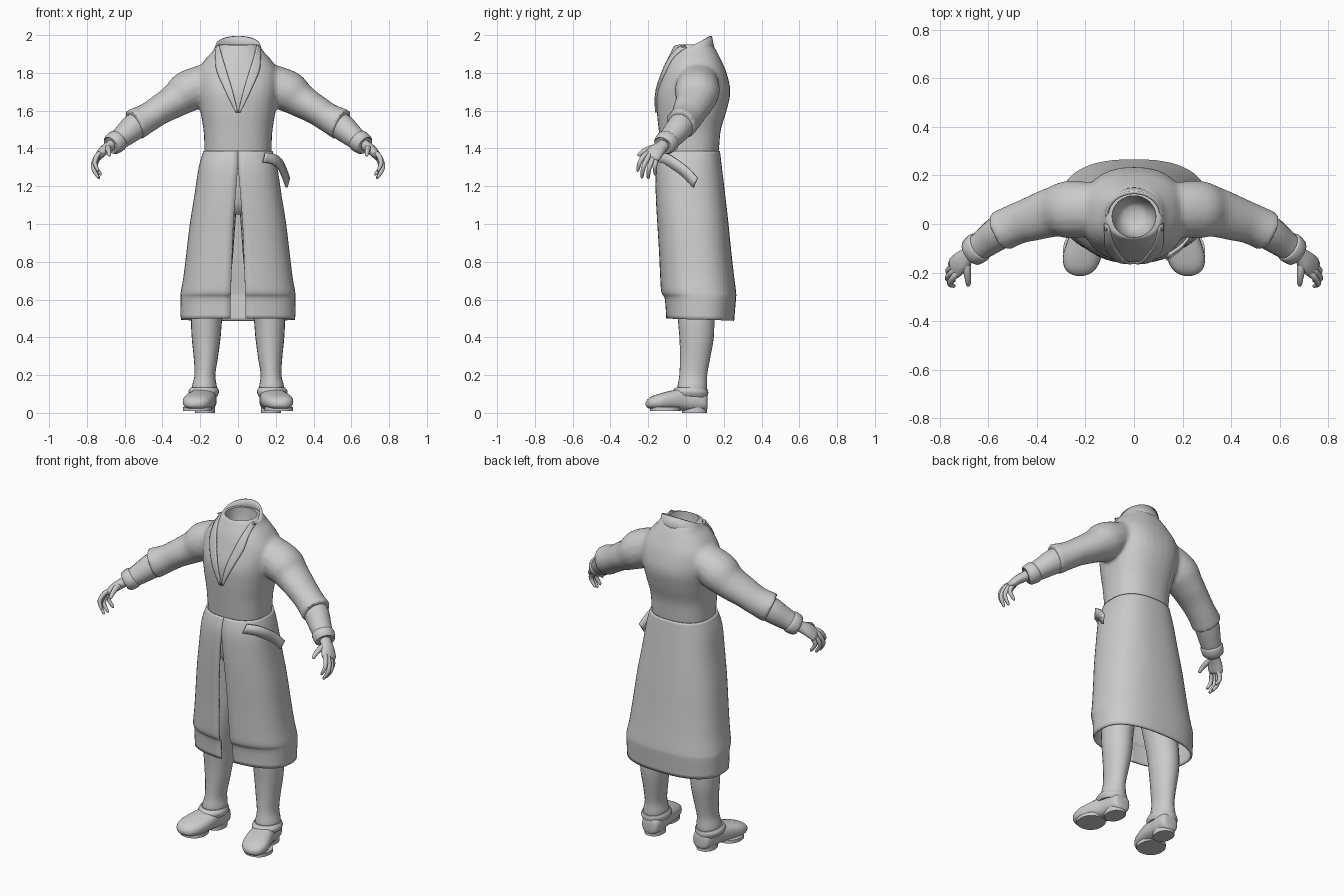
import bpy, bmesh, math
from mathutils import Vector

if "Cube" in bpy.data.objects:
    bpy.data.objects.remove(bpy.data.objects["Cube"])

grey = bpy.data.materials.new("plain grey")
grey.use_nodes = True
grey.diffuse_color = (0.6, 0.6, 0.6, 1)
grey.node_tree.nodes["Principled BSDF"].inputs["Base Color"].default_value = (0.6, 0.6, 0.6, 1)


def spline(rows, k=4):
    """Catmull-Rom interpolation of equal-length number tuples."""
    out = []
    for i in range(len(rows) - 1):
        a, b, c, d = (rows[max(0, min(len(rows) - 1, i + j))] for j in (-1, 0, 1, 2))
        for s in range(k):
            t = s / k
            out.append(tuple(q + t / 2 * (r - p + t * (2 * p - 5 * q + 4 * r - w + t * (3 * q - p - 3 * r + w)))
                             for p, q, r, w in zip(a, b, c, d)))
    return out + [tuple(rows[-1])]


def loft(name, rings, wrap=True, cap=True, thick=0, mirror=False):
    """Skin a list of point rings into a smooth object."""
    bm = bmesh.new()
    grid = [[bm.verts.new(p) for p in ring] for ring in rings]
    n = len(grid[0])
    for a, b in zip(grid, grid[1:]):
        for i in range(n if wrap else n - 1):
            j = (i + 1) % n
            bm.faces.new((a[i], a[j], b[j], b[i]))
    if cap:
        bm.faces.new(grid[0])
        bm.faces.new(grid[-1])
    bmesh.ops.recalc_face_normals(bm, faces=bm.faces)
    mesh = bpy.data.meshes.new(name)
    bm.to_mesh(mesh)
    bm.free()
    ob = bpy.data.objects.new(name, mesh)
    bpy.context.collection.objects.link(ob)
    mesh.materials.append(grey)
    if thick:
        mod = ob.modifiers.new("thickness", 'SOLIDIFY')
        mod.thickness, mod.offset = thick, 0
    if mirror:
        ob.modifiers.new("mirror", 'MIRROR').use_bisect_axis[0] = False
    smooth(ob)
    return ob


def smooth(ob):
    bpy.ops.object.select_all(action='DESELECT')
    ob.select_set(True)
    bpy.context.view_layer.objects.active = ob
    bpy.ops.object.shade_smooth_by_angle(angle=math.radians(45))


def bake(ob):
    """Freeze the modifiers into the mesh."""
    dg = bpy.context.evaluated_depsgraph_get()
    mesh = bpy.data.meshes.new_from_object(ob.evaluated_get(dg))
    ob.modifiers.clear()
    ob.data = mesh


def sgnpow(v, p):
    return math.copysign(abs(v) ** p, v)


def oval(z, x0, x1, y0, y1, p=1.0, n=32):
    """Horizontal rounded outline; p below 1 makes it boxier."""
    ts = [2 * math.pi * i / n for i in range(n)]
    return [((x0 + x1) / 2 + (x1 - x0) / 2 * sgnpow(math.sin(t), p),
             (y0 + y1) / 2 - (y1 - y0) / 2 * sgnpow(math.cos(t), p), z) for t in ts]


def tube(name, pts, k=4, n=16, **kw):
    """Tube along (x, y, z, radius, sideways radius)."""
    rows = spline(pts, k)
    rings = []
    for i, r in enumerate(rows):
        d = (Vector(rows[min(i + 1, len(rows) - 1)][:3]) - Vector(rows[max(i - 1, 0)][:3])).normalized()
        side = d.cross(Vector((1, 0, 1))).normalized()
        up = side.cross(d)
        rings.append([Vector(r[:3]) + up * r[3] * math.cos(2 * math.pi * j / n)
                      + side * r[4] * math.sin(2 * math.pi * j / n) for j in range(n)])
    return loft(name, rings, mirror=True, **kw)


# Coat top: chest and upper sleeves fused into one skin
chest = [(1.31, .175, -.125, .165), (1.4, .178, -.135, .175), (1.5, .183, -.145, .185),
         (1.6, .2, -.155, .215), (1.7, .215, -.155, .235), (1.8, .215, -.125, .215),
         (1.87, .175, -.1, .185), (1.92, .13, -.075, .16), (1.95, .115, -.06, .14)]
coat = loft("coat_top", [oval(z, -w, w, f, b, .85) for z, w, f, b in spline(chest)])
sleeves = tube("sleeves", [(.1, .06, 1.79, .08, .1), (.255, .06, 1.708, .11, .12), (.33, .05, 1.655, .092, .105),
                           (.41, .025, 1.607, .08, .095), (.48, .002, 1.562, .078, .086),
                           (.55, -.03, 1.525, .088, .086)])
bake(sleeves)
bpy.ops.object.select_all(action='DESELECT')
sleeves.select_set(True)
coat.select_set(True)
bpy.context.view_layer.objects.active = coat
bpy.ops.object.join()
mod = coat.modifiers.new("fuse", 'REMESH')
mod.mode, mod.voxel_size = 'VOXEL', .011
mod = coat.modifiers.new("soften", 'SMOOTH')
mod.factor, mod.iterations = .5, 7
bake(coat)

# Hollow neck
hollow = loft("neck_cutter", [oval(z, -w, w, .035 - w, .035 + w * .9)
                              for z, w in spline([(1.8, .02), (1.82, .06), (1.9, .088), (2.1, .09)])])
hollow.hide_render = True
hollow.hide_viewport = False
mod = coat.modifiers.new("neck", 'BOOLEAN')
mod.operation, mod.object = 'DIFFERENCE', hollow
bake(coat)
bpy.data.objects.remove(hollow)
smooth(coat)

# Collar: tilted band, high at the back
rings = []
for w, drop in ((.135, .085), (.122, .045), (.112, 0)):
    ring = []
    for i in range(32):
        t = 2 * math.pi * i / 32
        c = math.cos(t)
        ring.append((w * math.sin(t), .035 + w * .85 * c, 1.945 + .05 * c - drop))
    rings.append(ring)
loft("collar", rings, cap=False, thick=.014)

# Lapels laid on the chest
edge = spline([(.1, .118, 1.945), (.082, .118, 1.88), (.06, .112, 1.81), (.03, .07, 1.71), (.0, .012, 1.59)])
rows = []
for inner, outer, z in edge:
    row = []
    for i in range(5):
        x = inner + (outer - inner) * i / 4
        hit, pos, _, _ = coat.ray_cast((x, -1, z), (0, 1, 0))
        row.append((x, (pos.y if hit and pos.y < .06 else -.02) - .004, z))
    rows.append(row)
loft("lapels", rows, wrap=False, cap=False, thick=.012, mirror=True)

# Coat skirt: open at the front slit and below
skirt = [(1.385, .178, -.135, .175, .001), (1.3, .203, -.155, .185, .001), (1.15, .226, -.155, .203, .013),
         (1.0, .25, -.147, .22, .024), (.85, .268, -.138, .235, .03), (.72, .284, -.132, .25, .035),
         (.64, .298, -.126, .26, .038), (.605, .3, -.108, .26, .039), (.5, .298, -.1, .25, .04)]
rings = []
for z, w, f, b, gap in spline(skirt):
    start = math.asin((gap / w) ** (1 / .8))
    ring = []
    for i in range(57):
        t = start + (2 * math.pi - 2 * start) * i / 56
        c = math.cos(t)
        ring.append((w * sgnpow(math.sin(t), .8), (f + b) / 2 - (b - f) / 2 * sgnpow(c, .8),
                     z - (.012 * (1 - c) / 2 if z < .55 else 0)))
    rings.append(ring)
loft("coat_skirt", rings, wrap=False, cap=False, thick=.01)

# Belt tail hanging at the left hip
belt = spline([(.14, -.135, 1.35), (.19, -.1, 1.34), (.222, -.06, 1.315), (.245, 0, 1.27), (.265, .05, 1.215)])
loft("belt_tail", [[(x - .008, y - .012, z - .022), (x + .006, y + .012, z + .027)] for x, y, z in belt],
     wrap=False, cap=False, thick=.012)

# Trousers
hips = [(1.05, .1, -.04, .12), (1.1, .16, -.08, .15), (1.2, .175, -.1, .16), (1.33, .165, -.1, .15)]
loft("trouser_hips", [oval(z, -w, w, f, b) for z, w, f, b in spline(hips)])
leg = [(1.12, .005, .2, -.08, .15), (.95, .018, .215, -.07, .15), (.75, .035, .225, -.06, .15),
       (.52, .08, .247, -.045, .15), (.4, .092, .245, -.035, .147), (.3, .105, .235, -.032, .13),
       (.2, .12, .23, -.035, .112), (.13, .112, .245, -.045, .112), (.07, .13, .23, -.03, .1)]
loft("trouser_legs", [oval(z, a, b, f, k, n=24) for z, a, b, f, k in spline(leg)], mirror=True)

# Shoes: sections from heel to toe (y, centre, half width, bottom, top)
shoe = [(.115, .172, .02, .03, .08), (.105, .172, .05, .012, .11), (.06, .175, .062, .008, .13),
        (0, .182, .066, .01, .135), (-.06, .195, .076, .016, .122), (-.13, .212, .08, .016, .105),
        (-.18, .22, .066, .02, .088), (-.205, .222, .04, .028, .07), (-.214, .222, .012, .04, .055)]
rings = []
for y, c, w, lo, hi in spline(shoe):
    ts = [2 * math.pi * i / 24 for i in range(24)]
    rings.append([(c + w * sgnpow(math.cos(t), .8), y, (lo + hi) / 2 + (hi - lo) / 2 * sgnpow(math.sin(t), .8))
                  for t in ts])
loft("shoes", rings, mirror=True)
loft("shoe_heels", [oval(z, .122, .228, -.02, .11, .9) for z in (0, .03)], mirror=True)
loft("shoe_soles", [oval(z, .14, .292, -.19, -.03, .9) for z in (.01, .03)], mirror=True)
rims = [(.09, .108, .252, -.065, .11), (.115, .1, .262, -.07, .118), (.135, .108, .25, -.052, .115)]
loft("shoe_rims", [[(x, y, z - .12 * (y - .02) * (y > .02)) for x, y, z in oval(z0, a, b, f, k)]
                   for z0, a, b, f, k in spline(rims)], mirror=True)

# Forearms and turned cuffs
tube("forearms", [(.5, -.005, 1.55, .07, .07), (.555, -.035, 1.51, .07, .07), (.61, -.075, 1.463, .059, .062),
                  (.66, -.11, 1.425, .05, .054)])
tube("sleeve_cuffs", [(.632, -.09, 1.447, .055, .058), (.64, -.096, 1.44, .061, .065),
                      (.668, -.117, 1.418, .056, .06), (.672, -.12, 1.415, .045, .05)], k=2)

# Hands: palm, four curled fingers and a thumb
tube("palms", [(.64, -.095, 1.44, .03, .034), (.68, -.126, 1.412, .028, .034), (.712, -.155, 1.388, .026, .044),
               (.738, -.18, 1.358, .02, .046), (.745, -.187, 1.347, .01, .036)])
fingers = {"index": ((.742, -.218, 1.366), (.758, -.245, 1.325), (.742, -.255, 1.285)),
           "middle": ((.75, -.2, 1.355), (.767, -.225, 1.3), (.742, -.233, 1.25)),
           "ring": ((.748, -.178, 1.345), (.765, -.195, 1.295), (.737, -.2, 1.247)),
           "little": ((.742, -.158, 1.345), (.754, -.165, 1.305), (.728, -.163, 1.265))}
for name, (a, b, c) in fingers.items():
    tube(name + "_fingers", [(.715, (a[1] - .16) / 2, 1.38, .013, .013), a + (.0135, .0135), b + (.012, .012),
                             c + (.008, .008), (c[0] - .004, c[1], c[2] - .005, .002, .002)], n=10)
tube("thumbs", [(.69, -.14, 1.405, .018, .018), (.688, -.185, 1.4, .017, .017), (.684, -.225, 1.385, .013, .013),
                (.682, -.25, 1.365, .009, .009), (.682, -.254, 1.36, .002, .002)], n=10)
